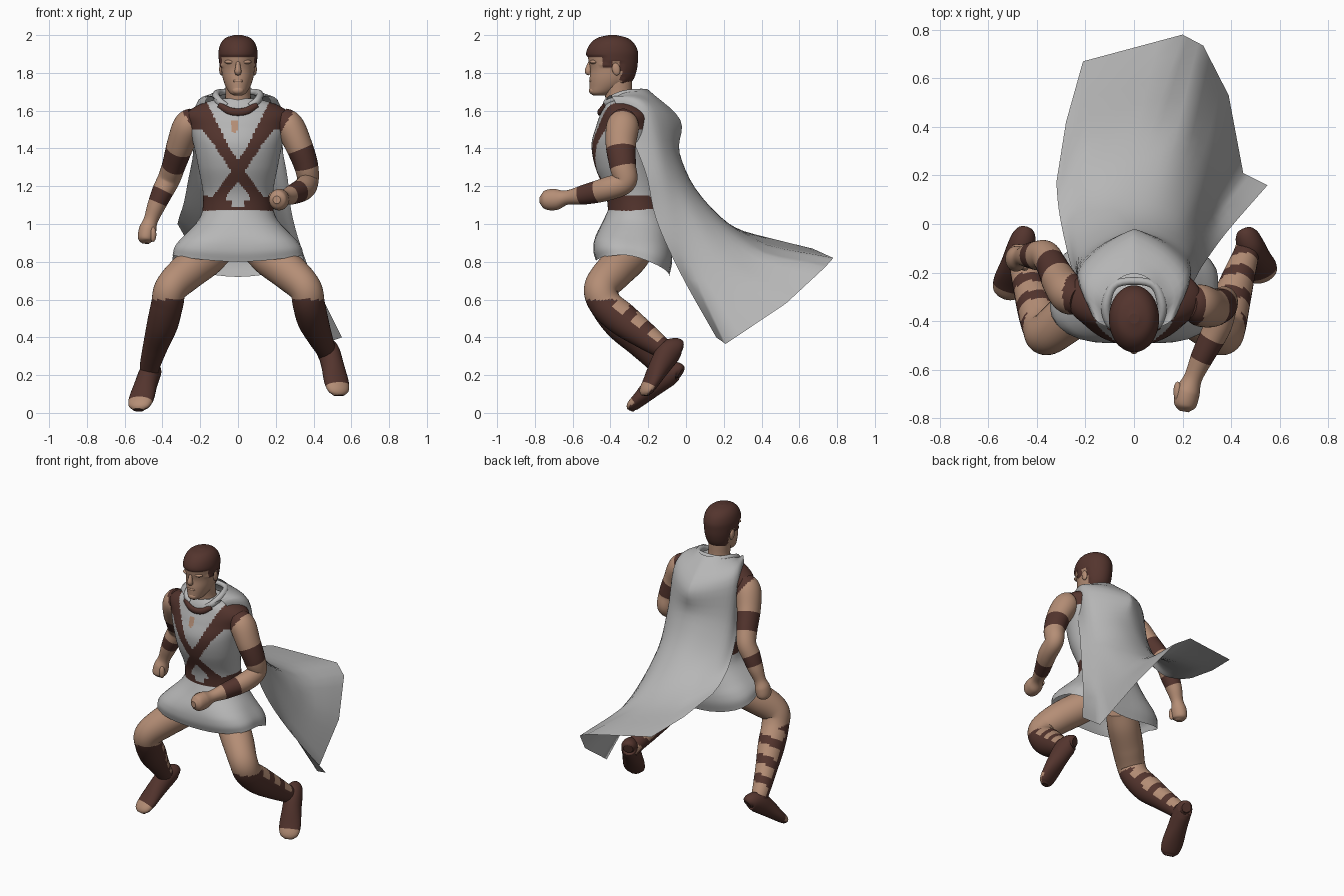
import bpy, bmesh, math
from mathutils import Vector

if "Cube" in bpy.data.objects:
    bpy.data.objects.remove(bpy.data.objects["Cube"])

def material(name, rgb):
    m = bpy.data.materials.new(name)
    m.diffuse_color = (*rgb, 1)
    m.use_nodes = True
    m.node_tree.nodes["Principled BSDF"].inputs["Base Color"].default_value = m.diffuse_color
    return m

MATS = [material("skin", (.46, .27, .18)), material("brown leather", (.088, .035, .027)),
        material("grey cloth", (.47, .47, .47))]
SKIN, BROWN, GREY = 0, 1, 2

def spline(pts, steps, straight=False):
    """Catmull-Rom (or straight) interpolation through points of any dimension."""
    p = [list(q) for q in pts]
    p = [[2*a-b for a, b in zip(p[0], p[1])]] + p + [[2*a-b for a, b in zip(p[-1], p[-2])]]
    out = []
    for i in range(1, len(p)-2):
        for k in range(steps):
            t = k/steps
            out.append([b+(c-b)*t if straight else
                        .5*(2*b+(c-a)*t+(2*a-5*b+4*c-d)*t*t+(3*b-a-3*c+d)*t**3)
                        for a, b, c, d in zip(*p[i-1:i+3])])
    return out + [p[-2]]

def finish(name, bm):
    me = bpy.data.meshes.new(name)
    bm.to_mesh(me)
    bm.free()
    for m in MATS:
        me.materials.append(m)
    for f in me.polygons:
        f.use_smooth = len(f.vertices) <= 4
    ob = bpy.data.objects.new(name, me)
    bpy.context.collection.objects.link(ob)
    return ob

def loft(name, path, rule, n=24, steps=5, ref=(1, 0, 0), level=False, warp=None, cap=True):
    """Skin elliptical rings (x, y, z, a, b); rule(centre, normal, u) gives the colour."""
    bm = bmesh.new()
    path = spline(path, steps)
    ref, rows = Vector(ref), []
    for i, p in enumerate(path):
        c = Vector(p[:3])
        t = Vector(path[min(i+1, len(path)-1)][:3]) - Vector(path[max(i-1, 0)][:3])
        t = Vector((0, 0, 1)) if level else t.normalized()
        f = (ref - t*ref.dot(t)).normalized()
        s = t.cross(f)
        row = []
        for k in range(n):
            a = 2*math.pi*k/n
            v = c + s*max(p[3], .002)*math.cos(a) + f*max(p[4], .002)*math.sin(a)
            row.append(bm.verts.new(warp(v, c, a) if warp else v))
        rows.append(row)
    us = {}
    for i in range(len(rows)-1):
        for k in range(n):
            j = (k+1) % n
            us[bm.faces.new((rows[i][k], rows[i][j], rows[i+1][j], rows[i+1][k]))] = (i+.5)/(len(rows)-1)
    if cap:
        us[bm.faces.new(rows[0][::-1])] = 0
        us[bm.faces.new(rows[-1])] = 1
    bmesh.ops.recalc_face_normals(bm, faces=bm.faces)
    for f, u in us.items():
        f.material_index = rule(f.calc_center_median(), f.normal, u) if callable(rule) else rule
    return finish(name, bm)

def blob(name, loc, size, mat, rot=0):
    """Small ellipsoid, rot tilts it about x."""
    bm = bmesh.new()
    bmesh.ops.create_uvsphere(bm, u_segments=14, v_segments=9, radius=1)
    for f in bm.faces:
        f.material_index = mat
    ob = finish(name, bm)
    ob.location, ob.scale, ob.rotation_euler = loc, size, (rot, 0, 0)

def ring(z, front, back, a):
    return (0, (front+back)/2, z, a, (back-front)/2)

# tunic top with crossed straps, shoulder guards, belt and neck opening
def tunic_colour(c, n, u):
    x, z = abs(c.x), c.z
    if 1.07 < z < 1.115 + .2*x and not (x < .03 and z > 1.09):
        return BROWN
    if z > 1.5 and x > .19:
        return BROWN
    if c.y < -.27:
        line = .65*(z-1.28) if z > 1.28 else .72*(1.28-z)
        if abs(x-line) < (.036 + max(0, z-1.42)*.16):
            return BROWN
        if n.y < 0 and -.04 < c.x < 0 and 1.48 + abs(c.x+.02) < z < 1.55:
            return SKIN
    return GREY

loft("tunic_top", [ring(1.04, -.41, -.1, .19), ring(1.16, -.425, -.12, .185), ring(1.3, -.48, -.14, .21),
                   ring(1.42, -.5, -.13, .235), ring(1.52, -.475, -.14, .265), ring(1.58, -.455, -.16, .275),
                   ring(1.63, -.44, -.2, .21), ring(1.665, -.42, -.26, .1)],
     tunic_colour, n=140, steps=14, ref=(0, -1, 0), level=True)

# flared skirt, squared out over the thighs, with a wavy hem
def hem(v, c, a):
    out = 1 + .16*math.sin(2*a)**2*min(1, max(0, (1.06-v.z)/.2))
    v.x, v.y = c.x + (v.x-c.x)*out, c.y + (v.y-c.y)*out
    target = .76 + .04*math.sin(a) + .07*math.cos(a)**2
    v.z = 1.08 - (1.08-v.z)*(1.08-target)/.34
    return v

loft("skirt", [ring(1.08, -.41, -.1, .185), ring(1.0, -.44, -.085, .21), ring(.9, -.48, -.08, .275),
               ring(.81, -.49, -.075, .33), ring(.74, -.475, -.09, .345)],
     GREY, n=40, ref=(0, -1, 0), level=True, warp=hem, cap=False)

# cape: half rows mirrored near the neck, then free rows blown back to the left
top = [[(.1, -.43, 1.65), (.12, -.34, 1.7), (.085, -.25, 1.715), (.03, -.21, 1.715)],
       [(.17, -.38, 1.655), (.225, -.23, 1.625), (.15, -.12, 1.59), (.025, -.04, 1.555)]]
rows = [[(-x, y, z) for x, y, z in h] + h[::-1] for h in top]
rows += [
    [(-.25, -.2, 1.3), (-.23, -.13, 1.32), (-.14, -.07, 1.35), (-.03, -.035, 1.37),
     (.07, -.04, 1.37), (.16, -.07, 1.34), (.23, -.13, 1.31), (.255, -.22, 1.29)],
    [(-.285, -.07, 1.12), (-.24, .0, 1.11), (-.14, .06, 1.12), (-.02, .085, 1.14),
     (.1, .075, 1.13), (.2, .02, 1.1), (.26, -.06, 1.04), (.29, -.16, 1.03)],
    [(-.31, .06, 1.04), (-.26, .18, 1.0), (-.17, .31, .96), (.06, .36, .915),
     (.2, .34, .87), (.3, .24, .77), (.34, .06, .7), (.385, -.03, .74)],
    [(-.32, .17, 1.0), (-.28, .42, .93), (-.21, .67, .87), (.2, .78, .82),
     (.285, .735, .77), (.39, .53, .58), (.45, .21, .365), (.55, .16, .4)]]
bm = bmesh.new()
lines = list(zip(*[spline(c, 5) for c in zip(*rows)]))
grid = [[bm.verts.new(p) for p in spline(r, 4, i > len(lines)-6)] for i, r in enumerate(lines)]
for r0, r1 in zip(grid, grid[1:]):
    for k in range(len(r0)-1):
        bm.faces.new((r0[k], r0[k+1], r1[k+1], r1[k])).material_index = GREY
finish("cape", bm)

# rolled cape collar and front clasp
half = [(.06, -.43, 1.625, .012, .015), (.1, -.41, 1.65, .018, .022), (.115, -.33, 1.685, .02, .022),
        (.07, -.245, 1.7, .016, .016)]
loft("cape_collar", [(-p[0], *p[1:]) for p in half] + half[::-1], GREY, n=12, ref=(0, 0, 1))
loft("clasp", [(-.1, -.425, 1.63, .012, .018), (-.05, -.447, 1.6, .014, .02), (0, -.455, 1.592, .014, .02),
               (.05, -.447, 1.6, .014, .02), (.1, -.425, 1.63, .012, .018)], BROWN, n=12, ref=(0, 0, 1))

# neck and head; short hair is a colour rule on the skull
loft("neck", [(0, -.34, 1.6, .09, .08), (0, -.355, 1.67, .068, .072), (0, -.365, 1.76, .068, .08)],
     SKIN, ref=(0, -1, 0), level=True)

def head_colour(c, n, u):
    line = 1.885 if c.y < -.44 else 1.83 if c.y < -.395 else 1.86 if c.y < -.345 else 1.745
    return BROWN if c.z > line else SKIN

def hair_push(v, c, a):
    if head_colour(v, None, 0) == BROWN:
        v += (v - Vector((0, -.395, 1.85))).normalized()*.008
    return v

loft("head", [ring(1.68, -.49, -.42, .022), ring(1.695, -.508, -.38, .045), ring(1.73, -.51, -.32, .066),
              ring(1.77, -.51, -.285, .08), ring(1.82, -.507, -.268, .088), ring(1.87, -.517, -.262, .094),
              ring(1.91, -.52, -.262, .096), ring(1.95, -.5, -.28, .086), ring(1.978, -.465, -.315, .062),
              ring(1.992, -.41, -.37, .02)],
     head_colour, n=44, steps=6, ref=(0, -1, 0), level=True, warp=hair_push)
loft("nose", [(0, -.505, 1.865, .01, .008), (0, -.513, 1.835, .013, .014), (0, -.517, 1.808, .018, .019),
              (0, -.507, 1.793, .014, .01)], SKIN, n=12, ref=(0, -1, 0))
blob("lips", (0, -.502, 1.757), (.028, .011, .009), SKIN)
blob("chin", (0, -.492, 1.707), (.032, .022, .022), SKIN)
for side, s in (("left", 1), ("right", -1)):
    blob(side + "_brow", (s*.038, -.487, 1.858), (.034, .022, .012), SKIN)
    blob(side + "_ear", (s*.088, -.37, 1.82), (.012, .022, .034), SKIN, .2)

# arms with fists; bands on upper arm and forearm, strap over the shoulder
def arm(name, path, bands):
    def colour(c, n, u):
        strap = c.z > 1.48 and abs(c.x) < .295 - (1.6-c.z)*.58
        return BROWN if strap or any(a < u < b for a, b in bands) else SKIN
    loft(name, path, colour, n=32, steps=10)

arm("left_arm", [(.22, -.33, 1.565, .06, .06), (.27, -.335, 1.52, .086, .078), (.32, -.345, 1.42, .08, .072),
                 (.36, -.335, 1.31, .07, .064), (.37, -.325, 1.225, .062, .056), (.345, -.42, 1.185, .062, .057),
                 (.285, -.54, 1.155, .052, .048), (.245, -.63, 1.14, .038, .038), (.222, -.69, 1.13, .056, .05),
                 (.21, -.745, 1.128, .05, .046), (.205, -.772, 1.128, .02, .02)], ((.22, .31), (.54, .62)))
arm("right_arm", [(-.22, -.31, 1.565, .06, .06), (-.265, -.29, 1.52, .084, .078), (-.305, -.24, 1.42, .08, .072),
                  (-.34, -.17, 1.31, .07, .062), (-.365, -.13, 1.24, .062, .06), (-.4, -.13, 1.17, .06, .056),
                  (-.435, -.13, 1.09, .05, .047), (-.462, -.135, 1.02, .037, .038), (-.478, -.14, .97, .05, .046),
                  (-.488, -.145, .92, .05, .042), (-.49, -.148, .898, .02, .02)], ((.22, .31), (.49, .57)))
blob("left_thumb", (.18, -.69, 1.15), (.018, .042, .018), SKIN)
blob("right_thumb", (-.45, -.175, .945), (.018, .018, .04), SKIN)

# legs with shin guards, strapped behind the calf
def leg_colour(c, n, u):
    if u < .42 or c.z > .6:
        return SKIN
    front = n.dot(Vector((0, -.75, -.66)))
    strap = ((c.y - c.z)*5.9 + .1) % 1 < .45
    return BROWN if front > -.1 or strap else SKIN

thigh = [(.1, -.25, .88, .09, .09), (.17, -.305, .82, .1, .1), (.27, -.385, .745, .1, .098),
         (.355, -.45, .66, .09, .087), (.375, -.425, .575, .086, .085)]
loft("left_leg", thigh + [(.395, -.335, .495, .088, .082), (.43, -.22, .41, .072, .067),
                          (.46, -.13, .345, .056, .054), (.472, -.075, .305, .052, .047)],
     leg_colour, n=32, steps=10)
loft("right_leg", [(-p[0], *p[1:]) for p in thigh] +
     [(-.4, -.345, .47, .088, .082), (-.435, -.24, .36, .07, .067),
      (-.465, -.14, .255, .056, .054), (-.47, -.1, .2, .052, .047)],
     leg_colour, n=32, steps=10)

# sandalled feet: brown sole and upper, bare toes
def foot(name, heel, toe):
    heel, toe = Vector(heel), Vector(toe)
    f = toe - heel
    up = f.cross(Vector((0, 0, 1))).cross(f).normalized()
    path = []
    for s, h, w in ((0, .03, .03), (.04, .05, .048), (.2, .066, .056), (.45, .058, .06),
                    (.75, .04, .068), (.93, .03, .058), (1, .018, .03)):
        path.append((*(heel + f*s + up*h), w, h))
    loft(name, path, lambda c, n, u: SKIN if u > .72 and n.dot(up) > -.3 else BROWN, ref=up)

foot("left_foot", (.445, -.005, .325), (.53, -.205, .08))
foot("right_foot", (-.44, -.01, .185), (-.525, -.285, 0))
